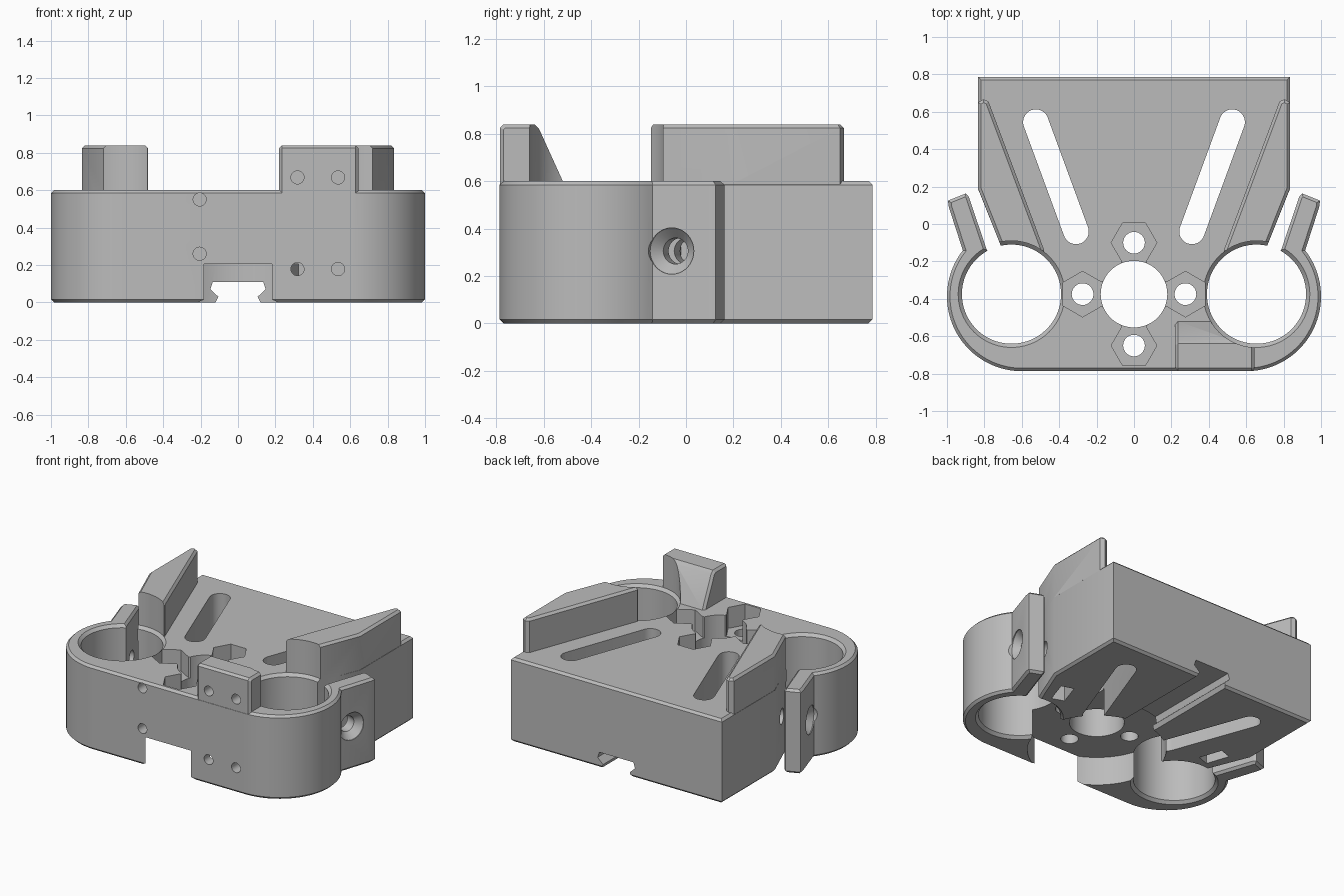
import bpy, bmesh
from math import cos, sin, pi, radians, atan2
from mathutils import Vector, Matrix

if "Cube" in bpy.data.objects:
    bpy.data.objects.remove(bpy.data.objects["Cube"])

mat = bpy.data.materials.new("plain grey")
mat.use_nodes = True
grey = (0.5, 0.5, 0.5, 1)
mat.diffuse_color = grey
mat.node_tree.nodes["Principled BSDF"].inputs["Base Color"].default_value = grey

CHAMFER = 0.016
UP = Matrix.Identity(4)


def prism(name, pts, low, high, matrix=UP, rims=()):
    """Extrude a flat outline along local z, chamfering the rims listed."""
    bm = bmesh.new()
    face = bm.faces.new([bm.verts.new((x, y, low)) for x, y in pts])
    ext = bmesh.ops.extrude_face_region(bm, geom=[face])["geom"]
    for v in ext:
        if isinstance(v, bmesh.types.BMVert):
            v.co.z = high
    bmesh.ops.recalc_face_normals(bm, faces=bm.faces)
    edges = [e for e in bm.edges if any(all(abs(v.co.z - z) < 1e-5 for v in e.verts) for z in rims)]
    if edges:
        bmesh.ops.bevel(bm, geom=edges, offset=CHAMFER, segments=1, affect='EDGES')
    return finish(name, bm, matrix)


def lathe(name, profile, matrix=UP, sides=64):
    """Stack rings of (radius, z) into a closed turned solid."""
    bm = bmesh.new()
    rings = [[bm.verts.new((r * cos(2 * pi * i / sides), r * sin(2 * pi * i / sides), z))
              for i in range(sides)] for r, z in profile]
    for a, b in zip(rings, rings[1:]):
        for i in range(sides):
            j = (i + 1) % sides
            bm.faces.new((a[i], a[j], b[j], b[i]))
    bm.faces.new(rings[0])
    bm.faces.new(rings[-1])
    bmesh.ops.recalc_face_normals(bm, faces=bm.faces)
    return finish(name, bm, matrix)


def finish(name, bm, matrix):
    mesh = bpy.data.meshes.new(name)
    bm.transform(matrix)
    bm.to_mesh(mesh)
    bm.free()
    obj = bpy.data.objects.new(name, mesh)
    bpy.context.collection.objects.link(obj)
    mesh.materials.append(mat)
    return obj


def arc(cx, cy, r, start, end, steps):
    angles = [radians(start + (end - start) * i / steps) for i in range(steps + 1)]
    return [(cx + r * cos(a), cy + r * sin(a)) for a in angles]


def combine(tool, operation):
    """Merge a tool into the body and remove the tool."""
    mod = body.modifiers.new(tool.name, 'BOOLEAN')
    mod.operation, mod.solver, mod.object = operation, 'EXACT', tool
    bpy.ops.object.modifier_apply(modifier=mod.name)
    bpy.data.objects.remove(tool)


def flip(pts, side):
    return [(x * side, y) for x, y in pts]


def box(x0, x1, y0, y1):
    return [(x0, y0), (x1, y0), (x1, y1), (x0, y1)]


def place(x, y, z=0):
    return Matrix.Translation((x, y, z))


# Main body: plate with rounded clamp arms and a slit on each side
half = arc(0.6, -0.387, 0.4, -90, 38, 32)
half += [(0.99, 0.09), (0.995, 0.125), (0.9, 0.163), (0.885, 0.15), (0.79, -0.13), (0.76, -0.2),
         (0.68, -0.2), (0.71, -0.12), (0.835, 0.19), (0.835, 0.787)]
body = prism("clamp_body", half + flip(half[::-1], -1), 0, 0.6, rims=(0, 0.6))
bpy.context.view_layer.objects.active = body
body.select_set(True)

# Raised wedge rails on both sides
rail = [(0.834, 0.19), (0.834, 0.65), (0.805, 0.667), (0.778, 0.655),
        (0.48, -0.14), (0.5, -0.2), (0.679, -0.2)]
for side in (1, -1):
    combine(prism("rail", flip(rail, side), 0.5, 0.84, rims=(0.84,)), 'UNION')

# Raised front block with a sloping back
along_x = Matrix(((0, 0, 1, 0), (1, 0, 0, 0), (0, 1, 0, 0), (0, 0, 0, 1)))
block = [(-0.786, 0.5), (-0.786, 0.825), (-0.77, 0.84), (-0.64, 0.84),
         (-0.62, 0.82), (-0.52, 0.6), (-0.52, 0.5)]
combine(prism("front_block", block, 0.22, 0.645, along_x, rims=(0.22, 0.645)), 'UNION')

cutters = []
MID = -0.375

# Side bores, long slots, clamp screws and nut traps
for side in (1, -1):
    cutters.append(lathe("bore", [(0.3, -0.02), (0.285, 0), (0.265, 0.02), (0.265, 0.58),
                                  (0.285, 0.6), (0.285, 0.9)], place(0.655 * side, MID), 96))
    low, high = Vector((0.31, -0.04)), Vector((0.525, 0.545))
    turn = math_angle = atan2(high.y - low.y, high.x - low.x) * 180 / pi
    slot = arc(*high, 0.068, turn - 90, turn + 90, 16) + arc(*low, 0.068, turn + 90, turn + 270, 16)
    cutters.append(prism("slot", flip(slot, side), -0.1, 0.7))

    inward = Vector((-0.95 * side, 0.32, 0)).normalized()
    aim = inward.to_track_quat('Z', 'Y').to_matrix().to_4x4()
    start = place(0.941 * side, -0.06, 0.305)
    cutters.append(lathe("screw_hole", [(0.098, -0.1), (0.098, 0.005), (0.055, 0.05), (0.055, 0.36)],
                         start @ aim, 32))
    trap_turn = Matrix.Rotation(atan2(inward.y, inward.x), 4, 'Z')
    cutters.append(prism("nut_trap", box(-0.045, 0.045, -0.085, 0.085), -0.1, 0.4,
                         place(0.64 * side, 0.045) @ trap_turn))

# Round motor recess underneath and the central bore
cutters.append(lathe("motor_recess", [(0.45, -0.1), (0.45, 0.205)], place(0, MID), 96))
cutters.append(lathe("centre_bore", [(0.178, -0.1), (0.178, 0.7)], place(0, MID)))

# Four nut pockets opening into the central bore
for k in range(4):
    spin = place(0, MID) @ Matrix.Rotation(k * pi / 2, 4, 'Z')
    hexagon = arc(0, 0.275, 0.122, 0, 300, 5)
    cutters.append(prism("nut_pocket", hexagon, 0.45, 0.7, spin))
    throat = [(-0.1, 0.1), (0.1, 0.1), (0.062, 0.18), (-0.062, 0.18)]
    cutters.append(prism("pocket_throat", throat, 0.45, 0.7, spin))
    cutters.append(lathe("screw_hole", [(0.058, -0.1), (0.058, 0.7)], spin @ place(0, 0.275), 32))

# Dovetail groove along the underside, running out of the back
groove = [(0.125, -0.03), (0.12, 0), (0.105, 0.03), (0.148, 0.07), (0.135, 0.11)]
along_y = Matrix.Rotation(pi / 2, 4, 'X')
cutters.append(prism("groove", groove + flip(groove[::-1], -1), -0.9, -MID, along_y))

# Small blind holes in the front
front = [(-0.205, 0.55), (-0.205, 0.26)] + [(x, z) for x in (0.318, 0.535) for z in (0.178, 0.668)]
for x, z in front:
    cutters.append(lathe("front_hole", [(0.035, -0.1), (0.035, 0.1)], place(x, -0.787, z) @ along_y, 24))

for cutter in cutters:
    combine(cutter, 'DIFFERENCE')

bpy.ops.object.shade_smooth_by_angle(angle=radians(25))
